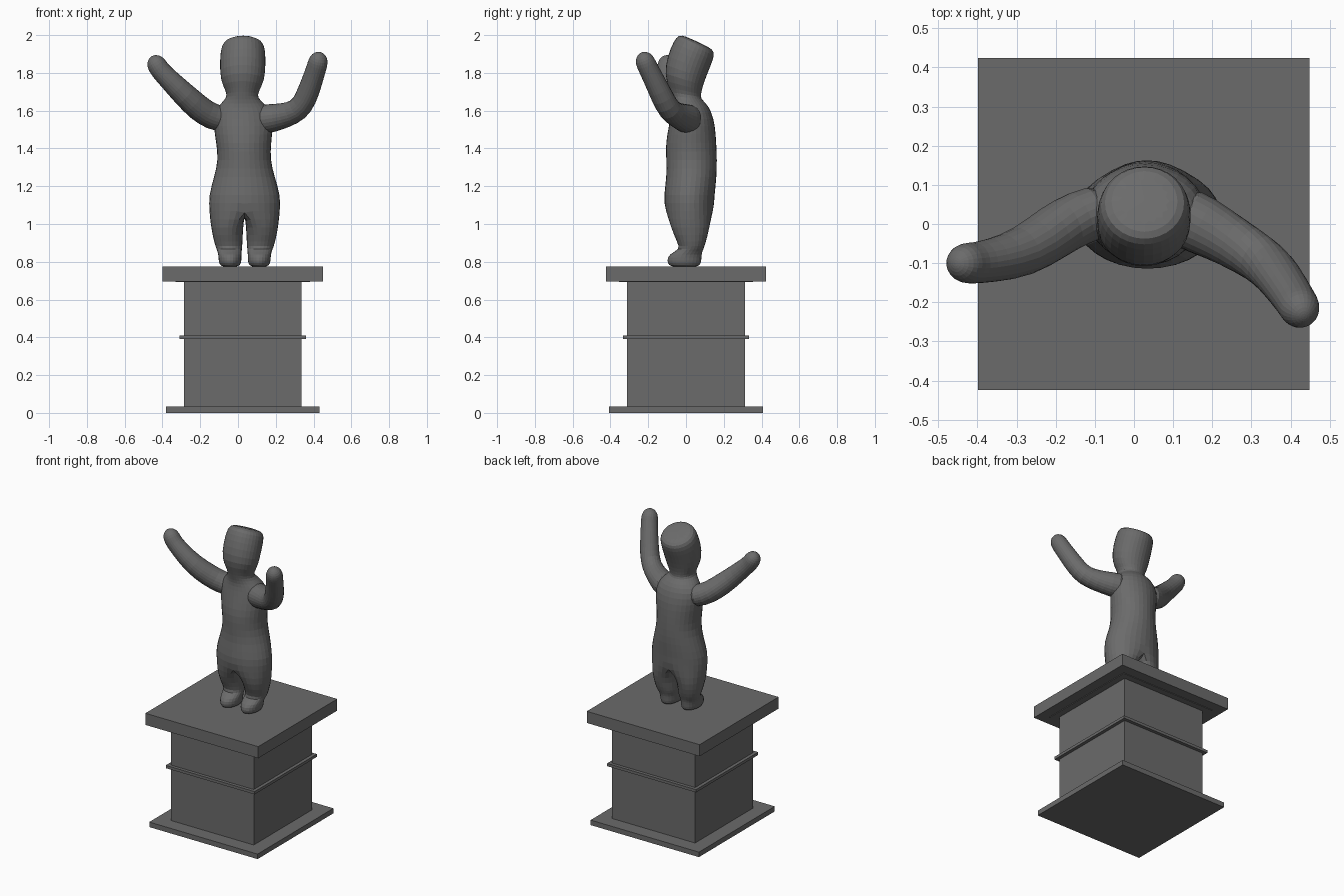
import bpy, bmesh
from math import sin, cos, radians, tau
from mathutils import Vector

if "Cube" in bpy.data.objects:
    bpy.data.objects.remove(bpy.data.objects["Cube"])

CX = 0.025      # pedestal centre
BX = 0.035      # figure centre
stone = bpy.data.materials.new("dark_stone")
stone.diffuse_color = (0.147, 0.147, 0.147, 1)
stone.use_nodes = True
stone.node_tree.nodes["Principled BSDF"].inputs["Base Color"].default_value = stone.diffuse_color


def finish(bm, name, subsurf=0):
    bmesh.ops.recalc_face_normals(bm, faces=bm.faces)
    mesh = bpy.data.meshes.new(name)
    bm.to_mesh(mesh)
    bm.free()
    mesh.materials.append(stone)
    ob = bpy.data.objects.new(name, mesh)
    bpy.context.collection.objects.link(ob)
    if subsurf:     # softened form, faces left flat
        mod = ob.modifiers.new("Soft form", 'SUBSURF')
        mod.levels = mod.render_levels = subsurf
    return ob


def slab(name, half, z0, z1):
    bm = bmesh.new()
    bmesh.ops.create_cube(bm, size=1)
    for v in bm.verts:
        v.co = (CX + v.co.x * 2 * half, v.co.y * 2 * half, z0 + (v.co.z + .5) * (z1 - z0))
    return finish(bm, name)


def ring(bm, n, z, cx, cy, rx, ry, tilt=0, start=0):
    t = radians(tilt)
    out = []
    for i in range(n):
        a = radians(start) + tau * i / n
        v = ry * 1.025 * sin(a)
        out.append(bm.verts.new((cx + rx * 1.025 * cos(a), cy + v * cos(t), z - v * sin(t))))
    return out


def bridge(bm, a, b):
    n = len(a)
    for i in range(n):
        j = (i + 1) % n
        bm.faces.new((a[i], a[j], b[j], b[i]))


# Pedestal
slab("pedestal_base", 0.407, 0, 0.034)
slab("pedestal_shaft", 0.312, 0.03, 0.70)
slab("pedestal_band", 0.334, 0.392, 0.411)
slab("pedestal_neck", 0.355, 0.692, 0.70)
slab("pedestal_top", 0.424, 0.696, 0.775)

# Torso and head: z, x, y, half width, half depth, tilt
bm = bmesh.new()
sections = [
    (1.07, BX, .018, .187, .130), (1.15, BX, .016, .190, .134),
    (1.25, .034, .030, .160, .132), (1.34, .033, .030, .137, .134),
    (1.43, .030, .026, .145, .134), (1.52, .028, .032, .158, .122),
    (1.595, .025, .030, .152, .105), (1.64, .023, .018, .112, .088),
    (1.67, .022, .000, .080, .080, 6), (1.70, .023, -.005, .085, .085, 12),
    (1.76, .024, -.014, .117, .106, 18), (1.85, .025, .010, .121, .115, 21),
    (1.92, .026, .040, .118, .115, 25), (1.957, .027, .056, .106, .106, 25),
    (1.966, .027, .060, .065, .068, 25)]
rings = [ring(bm, 16, *s) for s in sections]
for a, b in zip(rings, rings[1:]):
    bridge(bm, a, b)
bm.faces.new(rings[-1])

# Legs branch from the hip ring on each side of a crotch strip
hip = rings[0]
crotch = [bm.verts.new((BX, y, 1.055)) for y in (-.06, .018, .09)]
leg = [  # z, side offset, y, half width, half depth
    (.98, .093, .022, .086, .104), (.90, .086, .030, .076, .076),
    (.865, .081, .030, .068, .062), (.842, .078, -.004, .062, .088),
    (.805, .077, -.010, .062, .093), (.780, .077, -.008, .055, .085),
    (.773, .077, -.008, .030, .055)]
for side in (-1, 1):
    if side < 0:
        prev, start = hip[4:13] + crotch, 60
    else:
        prev, start = hip[12:] + hip[:5] + crotch[::-1], 240
    for z, off, cy, rx, ry in leg:
        cur = ring(bm, 12, z, BX + side * off, cy, rx, ry, 0, start)
        bridge(bm, prev, cur)
        prev = cur
    bm.faces.new(prev)
finish(bm, "figure_body", 1)


# Arms: tubes along a bent path with rounded hands
def arm(name, path):
    bm = bmesh.new()
    pts = [Vector(p[:3]) for p in path]
    radii = [p[3] for p in path]
    tip = (pts[-1] - pts[-2]).normalized()
    r = radii[-1]
    base = pts[-1].copy()
    for k in (35, 65, 84):
        pts.append(base + tip * r * sin(radians(k)))
        radii.append(r * cos(radians(k)))
    prev = None
    for i, p in enumerate(pts):
        d = (pts[min(i + 1, len(pts) - 1)] - pts[max(i - 1, 0)]).normalized()
        u = d.cross(Vector((0, 1, 0))).normalized()
        w = d.cross(u)
        cur = [bm.verts.new(p + (u * cos(tau * j / 12) + w * sin(tau * j / 12)) * radii[i] * 1.03)
               for j in range(12)]
        if prev:
            bridge(bm, prev, cur)
        else:
            bm.faces.new(cur)
        prev = cur
    bm.faces.new(prev)
    finish(bm, name, 1)


arm("left_arm", [(-.06, .040, 1.550, .072), (-.14, .018, 1.568, .070), (-.205, -.020, 1.61, .071),
                 (-.285, -.075, 1.685, .065), (-.365, -.094, 1.765, .056), (-.412, -.100, 1.813, .053),
                 (-.430, -.100, 1.843, .053)])
arm("right_arm", [(.10, .030, 1.550, .084), (.18, -.005, 1.560, .076), (.25, -.045, 1.575, .067),
                  (.322, -.088, 1.602, .062), (.360, -.122, 1.665, .061), (.392, -.165, 1.755, .056),
                  (.418, -.205, 1.835, .053), (.424, -.216, 1.860, .053)])
